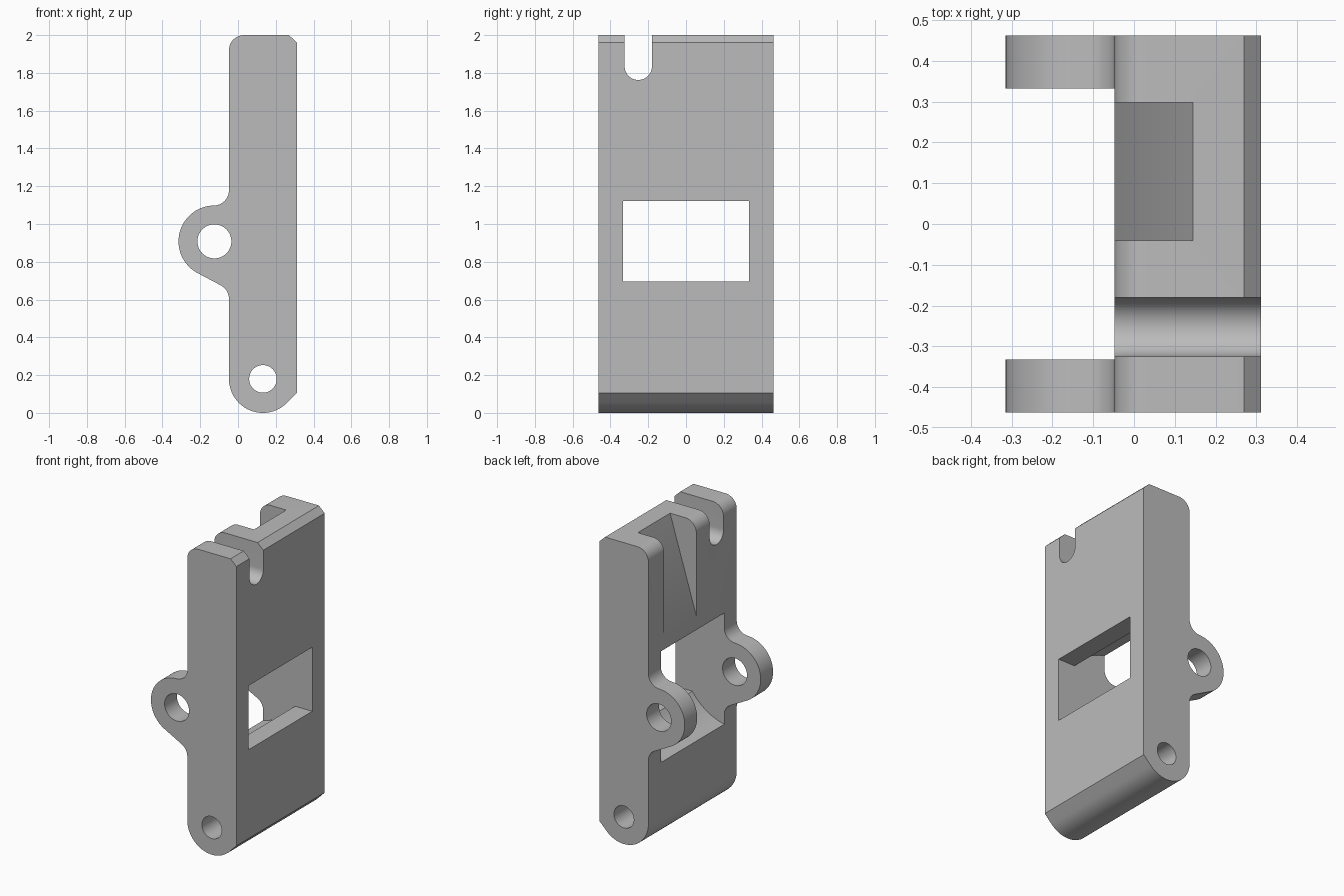
import bpy, bmesh, math

if "Cube" in bpy.data.objects:
    bpy.data.objects.remove(bpy.data.objects["Cube"])

grey = bpy.data.materials.new("plain_grey")
grey.diffuse_color = (0.5, 0.5, 0.5, 1)
grey.use_nodes = True
grey.node_tree.nodes["Principled BSDF"].inputs["Base Color"].default_value = grey.diffuse_color


def arc(cx, cz, r, a0, a1, n):
    """Points on an arc, angles in degrees."""
    angles = [math.radians(a0 + (a1 - a0) * i / n) for i in range(n + 1)]
    return [(cx + r * math.cos(a), cz + r * math.sin(a)) for a in angles]


def prism(name, pts, axis, lo, hi):
    """Extrude a closed profile along x (profile is y,z) or y (profile is x,z)."""
    bm = bmesh.new()
    verts = [bm.verts.new((lo, u, v) if axis == "x" else (u, lo, v)) for u, v in pts]
    face = bm.faces.new(verts)
    ext = bmesh.ops.extrude_face_region(bm, geom=[face])
    move = (hi - lo, 0, 0) if axis == "x" else (0, hi - lo, 0)
    bmesh.ops.translate(bm, vec=move,
                        verts=[g for g in ext["geom"] if isinstance(g, bmesh.types.BMVert)])
    bmesh.ops.recalc_face_normals(bm, faces=bm.faces)
    mesh = bpy.data.meshes.new(name)
    bm.to_mesh(mesh)
    bm.free()
    mesh.materials.append(grey)
    obj = bpy.data.objects.new(name, mesh)
    bpy.context.collection.objects.link(obj)
    return obj


def circle(cx, cz, r, n=48):
    return arc(cx, cz, r, 0, 360, n)[:-1]


HALF = 0.463              # half of the width along y
BACK, FRONT = -0.048, 0.312
EAR = (-0.125, 0.908)     # ear hole centre
PIVOT = (0.132, 0.18)     # lower hole centre

# Side profile: rounded foot, bevelled top, ear blended in with fillets
profile = (
    arc(*PIVOT, 0.18, 180, 315, 24)
    + [(FRONT, 0.106), (FRONT, 1.96), (0.27, 2.0)]
    + arc(BACK + 0.08, 1.92, 0.08, 90, 180, 12)
    + arc(BACK - 0.08, 1.178, 0.08, 0, -90, 12)
    + arc(*EAR, 0.19, 90, 242, 32)[1:]
    + arc(BACK - 0.08, 0.604, 0.08, 62, 0, 10)
)
body = prism("bracket_body", profile, "y", -HALF, HALF)

# Round clearance between the ears, opening into a rectangular window
crossing = math.degrees(math.asin(0.2125 / 0.377))
window = (arc(*EAR, 0.377, crossing, 360 - crossing, 72)
          + [(0.4, EAR[1] - 0.2125), (0.4, EAR[1] + 0.2125)])

# Wedge pocket in the upper back, its floor sloping out to the back face
wedge = [(-0.0866, 1.244), (0.1836, 2.126), (-0.0866, 2.126)]

# Round-bottomed notch through the top edge
notch = arc(-0.2525, 1.835, 0.0725, 180, 360, 24) + [(-0.18, 2.2), (-0.325, 2.2)]

cutters = [
    prism("window_cutter", window, "y", -0.333, 0.333),
    prism("wedge_cutter", wedge, "y", -0.04, 0.298),
    prism("notch_cutter", notch, "x", -0.5, 0.5),
    prism("ear_hole_cutter", circle(*EAR, 0.09), "y", -0.6, 0.6),
    prism("pivot_hole_cutter", circle(*PIVOT, 0.073), "y", -0.6, 0.6),
]

bpy.context.view_layer.objects.active = body
body.select_set(True)
for cutter in cutters:
    mod = body.modifiers.new(cutter.name, "BOOLEAN")
    mod.operation = "DIFFERENCE"
    mod.solver = "EXACT"
    mod.object = cutter
    bpy.ops.object.modifier_apply(modifier=mod.name)
for cutter in cutters:
    bpy.data.objects.remove(cutter)

bpy.ops.object.shade_smooth_by_angle(angle=math.radians(25))
